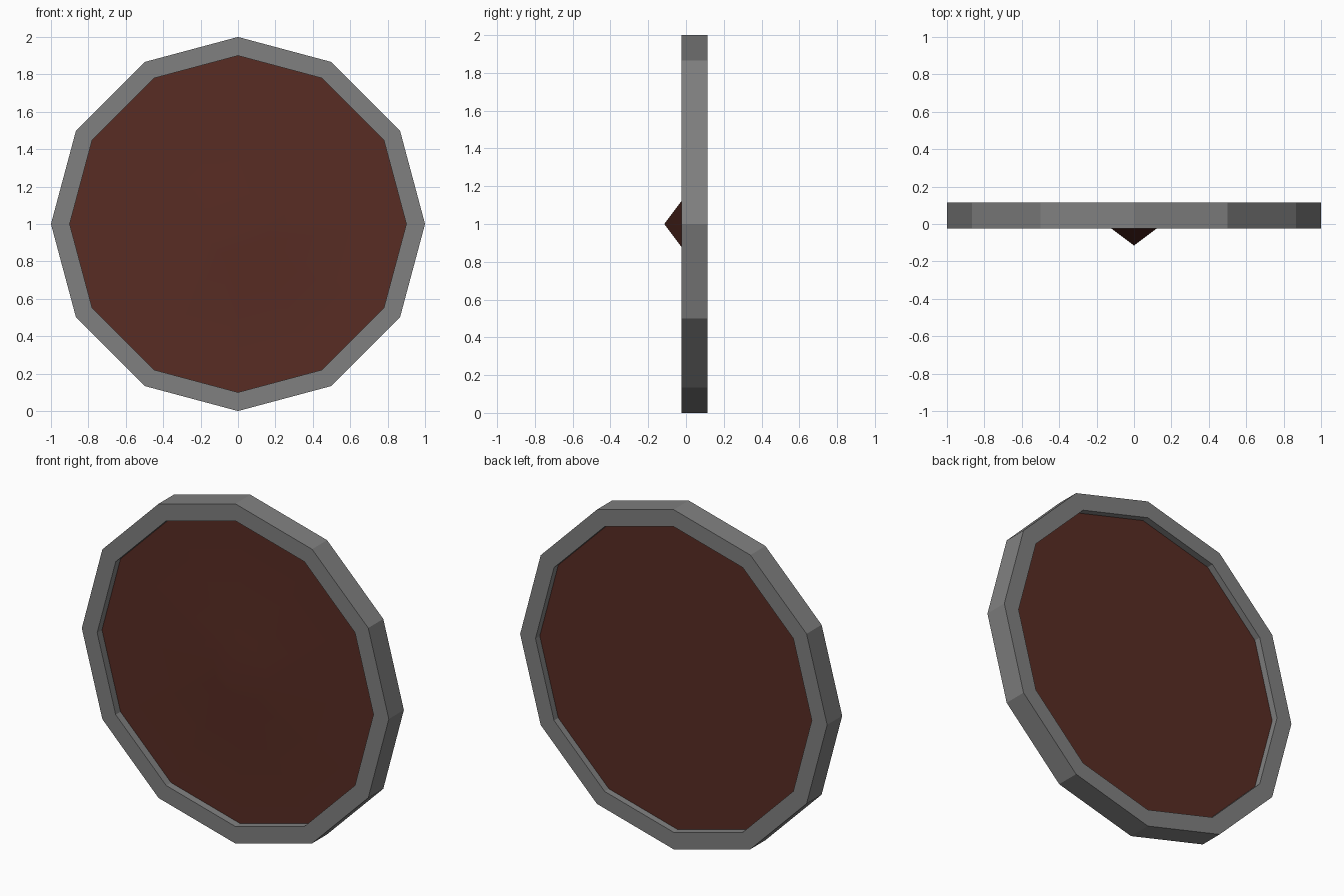
import bpy, bmesh, math

if "Cube" in bpy.data.objects:
    bpy.data.objects.remove(bpy.data.objects["Cube"])

SIDES = 12


def material(name, rgb):
    m = bpy.data.materials.new(name)
    m.diffuse_color = (*rgb, 1)
    m.use_nodes = True
    m.node_tree.nodes["Principled BSDF"].inputs["Base Color"].default_value = m.diffuse_color
    return m


def lathe(name, profile, mat, closed=False):
    """Spin (radius, y) points around the shield's y axis, centred at z = 1."""
    bm = bmesh.new()
    rings = []
    for r, y in profile:
        if r == 0:
            rings.append([bm.verts.new((0, y, 1))] * SIDES)
        else:
            angles = [2 * math.pi * i / SIDES for i in range(SIDES)]
            rings.append([bm.verts.new((r * math.cos(a), y, 1 + r * math.sin(a))) for a in angles])
    pairs = list(zip(rings, rings[1:])) + ([(rings[-1], rings[0])] if closed else [])
    for a, b in pairs:
        for i in range(SIDES):
            j = (i + 1) % SIDES
            bm.faces.new(list(dict.fromkeys((a[i], a[j], b[j], b[i]))))
    bmesh.ops.recalc_face_normals(bm, faces=bm.faces)
    me = bpy.data.meshes.new(name)
    bm.to_mesh(me)
    bm.free()
    me.materials.append(mat)
    ob = bpy.data.objects.new(name, me)
    bpy.context.collection.objects.link(ob)
    return ob


grey = material("iron grey", (0.216, 0.216, 0.216))
brown = material("dark red brown", (0.098, 0.025, 0.017))

# Flat-faced metal rim
lathe("rim", [(1, -0.025), (1, 0.115), (0.9, 0.115), (0.9, -0.025)], grey, closed=True)

# Recessed wooden panel with a small pointed boss in front, softly shaded
panel = lathe("panel", [(0, -0.115), (0.18, 0.02), (0.9, 0.02), (0.9, 0.075), (0, 0.075)], brown)
for p in panel.data.polygons:
    p.use_smooth = True
for e in panel.data.edges:
    # crisp outer edges of the panel
    e.use_edge_sharp = all(math.hypot(v.co.x, v.co.z - 1) > 0.85
                           for v in (panel.data.vertices[i] for i in e.vertices))
panel.modifiers.new("Soft normals", 'WEIGHTED_NORMAL').keep_sharp = True
